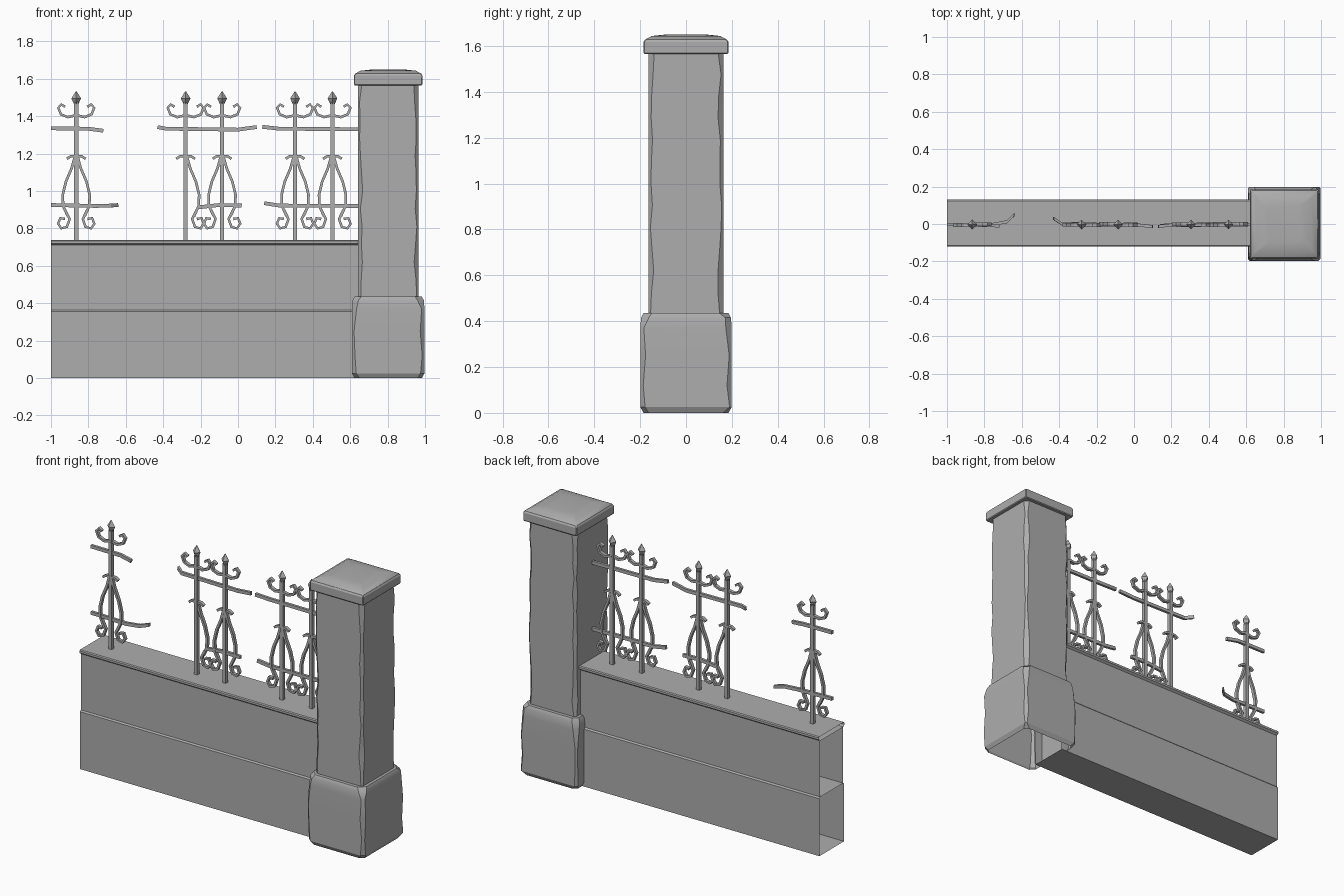
import bpy, bmesh, random
from mathutils import Vector

random.seed(4)
if "Cube" in bpy.data.objects:
    bpy.data.objects.remove(bpy.data.objects["Cube"])

stone = bpy.data.materials.new("grey_stone")
stone.use_nodes = True
GREY = (0.42, 0.42, 0.42, 1)
stone.diffuse_color = GREY
stone.node_tree.nodes["Principled BSDF"].inputs["Base Color"].default_value = GREY


def finish(name, bm, angle=None):
    bmesh.ops.recalc_face_normals(bm, faces=bm.faces)
    mesh = bpy.data.meshes.new(name)
    bm.to_mesh(mesh)
    bm.free()
    mesh.materials.append(stone)
    obj = bpy.data.objects.new(name, mesh)
    bpy.context.collection.objects.link(obj)
    if angle:
        bpy.ops.object.select_all(action="DESELECT")
        obj.select_set(True)
        bpy.context.view_layer.objects.active = obj
        bpy.ops.object.shade_smooth_by_angle(angle=angle)
    return obj


def loft(bm, rings, cap_start=True, cap_end=True):
    loops = [[bm.verts.new(p) for p in ring] for ring in rings]
    n = len(loops[0])
    for a, b in zip(loops, loops[1:]):
        for i in range(n):
            j = (i + 1) % n
            bm.faces.new((a[i], a[j], b[j], b[i]))
    if cap_start:
        bm.faces.new(loops[0])
    if cap_end:
        bm.faces.new(loops[-1])


# Hollow wall courses, open at their ends
def wall_course(name, profile):
    bm = bmesh.new()
    loft(bm, [[(x, y + 0.005, z) for y, z in profile] for x in (-1, 0.66)], False, False)
    return finish(name, bm)


def mirrored(half):
    return half + [(-y, z) for y, z in reversed(half)]


wall_course("lower_wall", mirrored([(0.12, 0), (0.12, 0.355), (0.112, 0.363)]))
wall_course("upper_wall", mirrored([(0.112, 0.363), (0.112, 0.712)]))
wall_course("wall_coping", mirrored([(0.112, 0.71), (0.125, 0.72), (0.125, 0.733), (0.119, 0.738)]))

# Pillar blocks with worn, chamfered corners
PX = 0.803


def worn_block(name, hx, hy, levels, wear, cap_start, cap_end):
    bm = bmesh.new()
    rings = []
    for z, inset, chamfer in levels:
        ring = []
        for sx, sy in ((1, 1), (-1, 1), (-1, -1), (1, -1)):
            c = chamfer + random.uniform(0, wear)
            a, b = hx - inset, hy - inset
            pair = [(PX + sx * a, sy * (b - c), z), (PX + sx * (a - c), sy * b, z)]
            ring += pair if sx * sy > 0 else pair[::-1]
        rings.append(ring)
    loft(bm, rings, cap_start, cap_end)
    return finish(name, bm, 0.5)


worn_block("pillar_base", 0.194, 0.199,
           [(0, 0.014, 0.02), (0.025, 0, 0.008), (0.12, 0, 0.008), (0.25, 0, 0.008),
            (0.37, 0, 0.012), (0.415, 0.003, 0.02), (0.435, 0.014, 0.025)], 0.016, False, True)
worn_block("pillar_shaft", 0.162, 0.164,
           [(0.43 + 1.14 * i / 12, 0, 0.008) for i in range(13)], 0.018, False, False)
worn_block("pillar_cap", 0.183, 0.185,
           [(1.565, 0.004, 0.003), (1.57, 0, 0.003), (1.617, 0, 0.003), (1.627, 0.006, 0.006),
            (1.643, 0.035, 0.01), (1.649, 0.09, 0.02)], 0.002, True, True)


# Forged strips: rectangular section swept along a path
def strip(bm, path, thick=0.014, depth=0.02):
    pts = [Vector(p) for p in path]
    rings = []
    for i, p in enumerate(pts):
        t = pts[min(i + 1, len(pts) - 1)] - pts[max(i - 1, 0)]
        n = Vector((-t.z, 0, t.x)).normalized() * thick / 2
        d = Vector((0, depth / 2, 0))
        rings.append([p + n + d, p - n + d, p - n - d, p + n - d])
    loft(bm, rings)


FY = -0.003
CROWN = [(0, 1.405), (0.045, 1.395), (0.082, 1.41), (0.096, 1.445), (0.08, 1.463), (0.06, 1.45)]
COLLAR = [(0, 1.185), (0.03, 1.185), (0.05, 1.172)]
LYRE = [(0.008, 1.18), (0.025, 1.12), (0.055, 1.05), (0.072, 0.98), (0.07, 0.92), (0.045, 0.865)]
SCROLL = [(0.06, 0.9), (0.035, 0.85), (0.05, 0.808), (0.08, 0.8), (0.097, 0.825), (0.085, 0.855), (0.06, 0.85)]


def post(number, x, lyre_sides=(-1, 1)):
    bm = bmesh.new()
    strip(bm, [(x, FY, 0.73), (x, FY, 1.475)], 0.022, 0.022)
    # pointed finial
    def square(z, r):
        return [(x + r, FY, z), (x, FY + r, z), (x - r, FY, z), (x, FY - r, z)]
    loft(bm, [square(1.465, 0.012), square(1.495, 0.026), square(1.533, 0.002)])
    for side in (-1, 1):
        curls = [CROWN, COLLAR] + ([LYRE, SCROLL] if side in lyre_sides else [])
        for curl in curls:
            dy = random.uniform(-0.003, 0.003)
            strip(bm, [(x + side * dx, FY + dy, z) for dx, z in curl])
    finish("fence_post_%d" % number, bm)


for i, x in enumerate((-0.865, -0.28, -0.085, 0.305, 0.505)):
    post(i + 1, x, (1,) if i == 1 else (-1, 1))

# Broken rails with bent ends
RAILS = {
    "left_upper_rail": [(-1, FY, 1.335), (-0.8, FY, 1.333), (-0.72, -0.012, 1.322)],
    "left_lower_rail": [(-1, FY, 0.925), (-0.76, FY, 0.92), (-0.68, 0.012, 0.922), (-0.64, 0.05, 0.925)],
    "middle_upper_rail": [(-0.43, 0.03, 1.342), (-0.385, 0, 1.333), (0, FY, 1.328), (0.1, -0.014, 1.342)],
    "middle_lower_rail": [(-0.21, FY, 0.913), (-0.1, FY, 0.925), (0.02, FY, 0.922)],
    "right_upper_rail": [(0.13, -0.013, 1.343), (0.22, FY, 1.333), (0.66, FY, 1.33)],
    "right_lower_rail": [(0.14, -0.008, 0.935), (0.22, FY, 0.922), (0.66, FY, 0.92)],
}
for name, path in RAILS.items():
    bm = bmesh.new()
    strip(bm, path, 0.02, 0.016)
    finish(name, bm)
